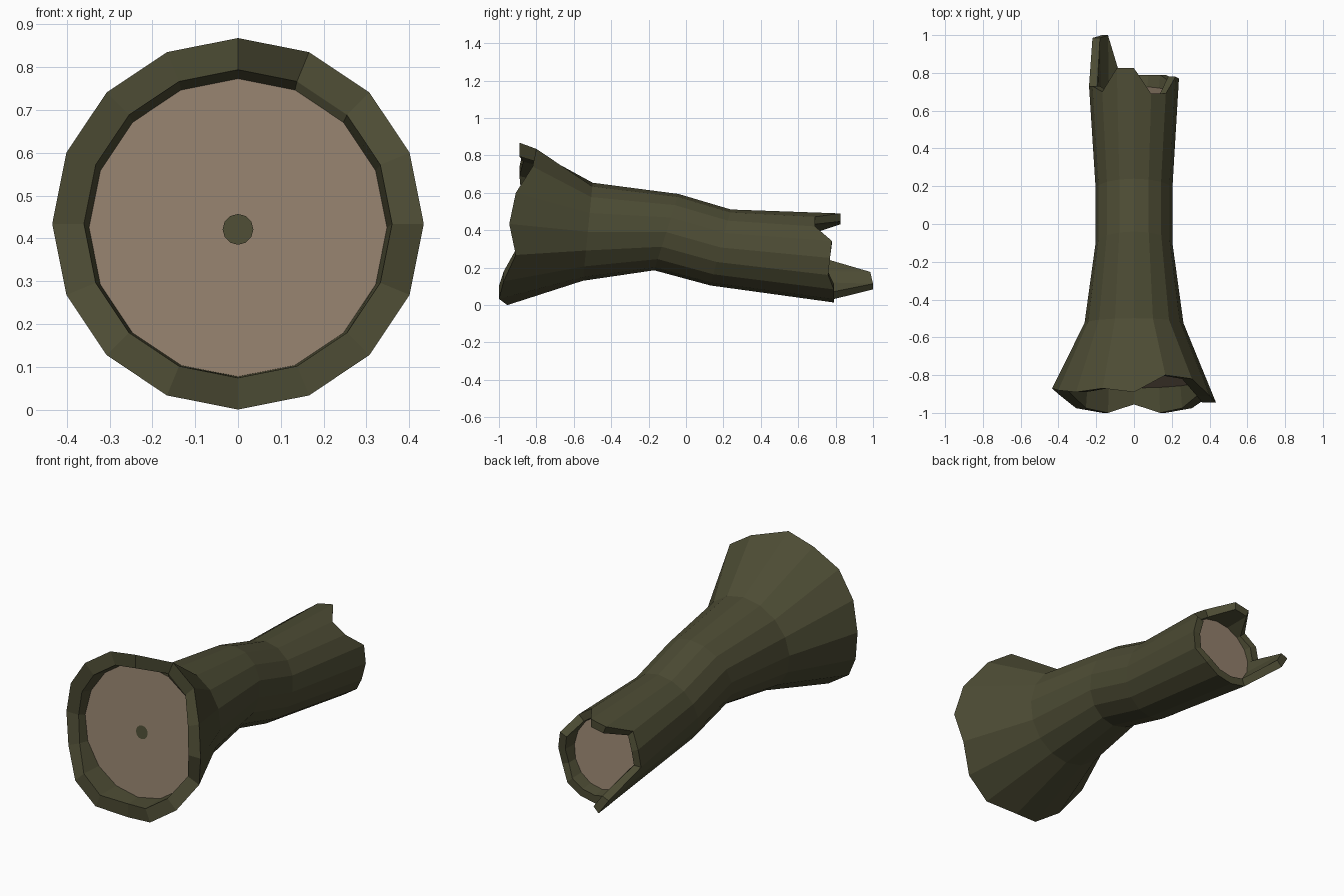
import bpy, bmesh, math

if "Cube" in bpy.data.objects:
    bpy.data.objects.remove(bpy.data.objects["Cube"])

SIDES = 16


def material(name, rgb):
    m = bpy.data.materials.new(name)
    m.diffuse_color = (*rgb, 1)
    m.use_nodes = True
    m.node_tree.nodes["Principled BSDF"].inputs["Base Color"].default_value = m.diffuse_color
    return m


bark = material("dark mossy bark", (0.073, 0.071, 0.034))
wood = material("tan heartwood", (0.29, 0.215, 0.15))


def ring(bm, y, z, r, tilt=0.0, ys=None, n=SIDES):
    """Ring of vertices, clockwise from the top; optional jagged y per vertex."""
    out = []
    for k in range(n):
        a = 2 * math.pi * k / n
        dz = r * math.cos(a)
        vy = ys[k] if ys else y + tilt * dz
        out.append(bm.verts.new((r * math.sin(a), vy, z + dz)))
    return out


def build(name, bm, mats):
    bmesh.ops.recalc_face_normals(bm, faces=bm.faces)
    me = bpy.data.meshes.new(name)
    bm.to_mesh(me)
    bm.free()
    for m in mats:
        me.materials.append(m)
    ob = bpy.data.objects.new(name, me)
    bpy.context.collection.objects.link(ob)
    return ob


# jagged broken ends, y of each rim vertex starting at the top, going to +x
front_rim = [-.89, -.80, -.82, -.91, -.945, -.91, -.975, -1.0,
             -.955, -1.0, -.975, -.90, -.87, -.88, -.89, -.87]
back_rim = [.825, .69, .69, .78, .77, .76, .79, .79,
            .79, .79, 1.0, .985, .73, .73, .70, .825]

# log shell: cap, inner wall, rim, bent outside, rim, inner wall, cap
bm = bmesh.new()
rings = [
    ring(bm, -.83, .425, .348, .11),
    ring(bm, 0, .434, .360, ys=front_rim),
    ring(bm, 0, .434, .434, ys=front_rim),
    ring(bm, -.525, .392, .262, .10),
    ring(bm, -.105, .39, .204, .32),
    ring(bm, .185, .308, .203, .27),
    ring(bm, 0, .252, .238, ys=back_rim),
    ring(bm, 0, .252, .195, ys=back_rim),
    ring(bm, .70, .255, .188, -.15),
]
for a, b in zip(rings, rings[1:]):
    for k in range(SIDES):
        j = (k + 1) % SIDES
        bm.faces.new((a[k], a[j], b[j], b[k]))
# heartwood caps sunk into both ends
for r in (rings[0], rings[-1]):
    bm.faces.new(r).material_index = 1
build("hollow_log", bm, [bark, wood])

# small dark pith spot in the middle of the front cap
bm = bmesh.new()
bm.faces.new(ring(bm, -.835, .421, .036, .11, n=12))
spot = build("pith_spot", bm, [bark])
if spot.data.polygons[0].normal.y > 0:
    spot.data.flip_normals()
